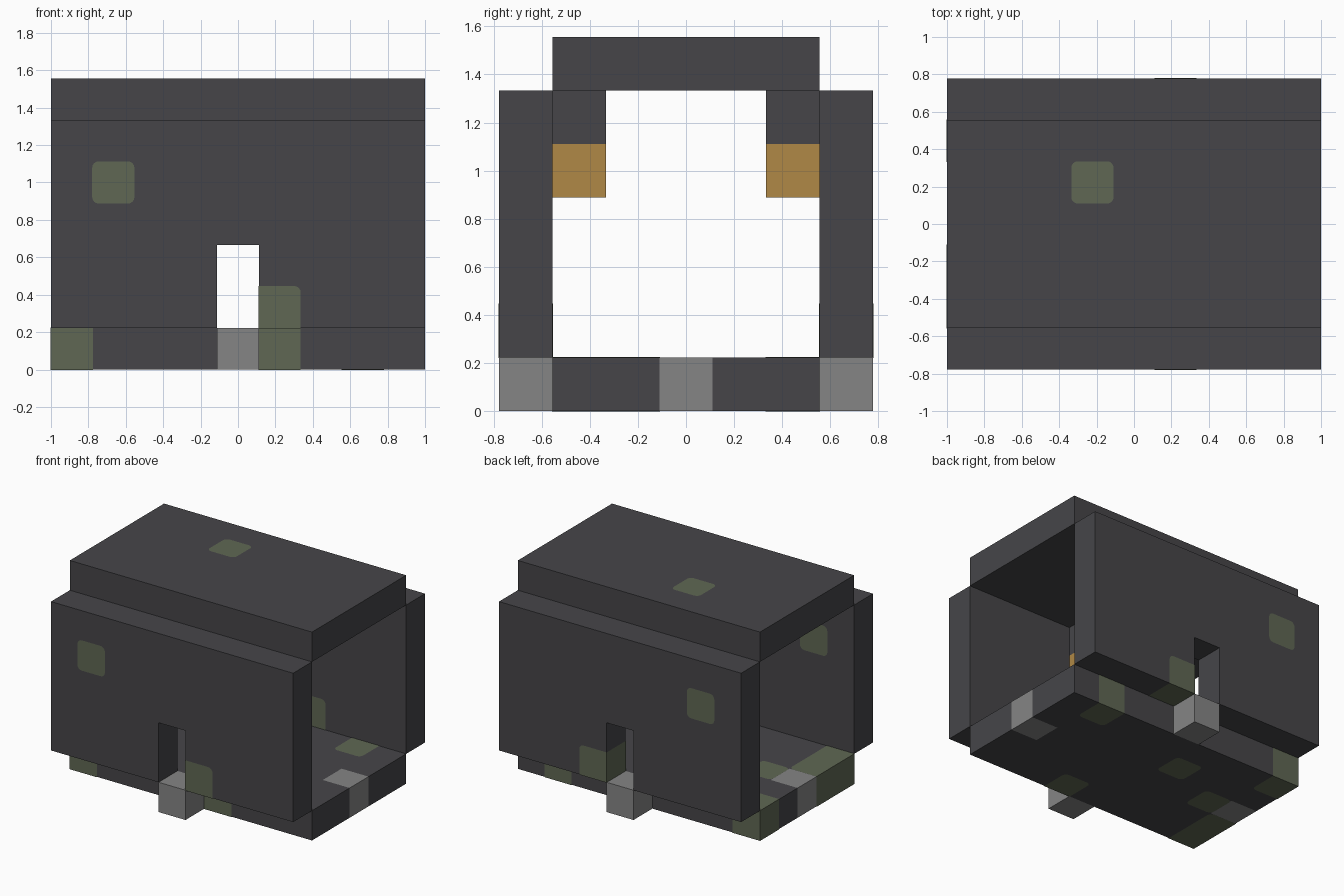
import bpy
import bmesh
from math import sin, cos, pi
from mathutils import Vector

if "Cube" in bpy.data.objects:
    bpy.data.objects.remove(bpy.data.objects["Cube"])

U = 2 / 9          # side of one building block
LIFT = 0.002       # height of the painted patches
ROUND = 0.035      # corner radius of the patches


def material(name, color):
    m = bpy.data.materials.new(name)
    m.use_nodes = True
    m.diffuse_color = (*color, 1)
    m.node_tree.nodes["Principled BSDF"].inputs["Base Color"].default_value = (*color, 1)
    return m


DARK = material("dark brick", (0.061, 0.060, 0.066))
GREY = material("grey stone", (0.235, 0.235, 0.235))
MOSS = material("moss green", (0.116, 0.137, 0.088))
GOLD = material("lantern gold", (0.434, 0.246, 0.061))


def finish(bm, name, *mats):
    mesh = bpy.data.meshes.new(name)
    bm.to_mesh(mesh)
    bm.free()
    for m in mats:
        mesh.materials.append(m)
    obj = bpy.data.objects.new(name, mesh)
    bpy.context.collection.objects.link(obj)
    return obj


def box(center, size):
    """Box measured in blocks; the center is a block index."""
    bm = bmesh.new()
    bmesh.ops.create_cube(bm, size=1)
    for v in bm.verts:
        v.co = Vector([(c + p * s) * U for c, p, s in zip(center, v.co, size)])
        v.co.z += U / 2
    return bm


# Floor slab, cut so that a grey stone sits flush in the middle of each open end
bm = box((0, 0, 0), (9, 5, 1))
for axis, offset in ((0, 3.5), (1, 0.5)):
    for side in (-1, 1):
        point = Vector((0, 0, 0))
        point[axis] = side * offset * U
        normal = Vector((0, 0, 0))
        normal[axis] = 1
        bmesh.ops.bisect_plane(bm, geom=bm.verts[:] + bm.edges[:] + bm.faces[:],
                               plane_co=point, plane_no=normal)
for f in bm.faces:
    c = f.calc_center_median()
    f.material_index = int(abs(c.x) > 3.5 * U and abs(c.y) < 0.5 * U)
finish(bm, "floor", DARK, GREY)

# Roof slab
finish(box((0, 0, 6), (9, 5, 1)), "roof", DARK)

# Both long sides: wall with doorway, doorstep, and hanging lantern
wall_profile = [(-4.5, 1), (-0.5, 1), (-0.5, 3), (0.5, 3),
                (0.5, 1), (4.5, 1), (4.5, 6), (-4.5, 6)]
for side, label in ((-1, "front"), (1, "back")):
    bm = bmesh.new()
    face = bm.faces.new([bm.verts.new((x * U, (side * 3 - 0.5) * U, z * U))
                         for x, z in wall_profile])
    new = bmesh.ops.extrude_face_region(bm, geom=[face])["geom"]
    bmesh.ops.translate(bm, vec=(0, U, 0),
                        verts=[v for v in new if isinstance(v, bmesh.types.BMVert)])
    bmesh.ops.recalc_face_normals(bm, faces=bm.faces)
    finish(bm, label + "_wall", DARK)
    finish(box((0, side * 3, 0), (1, 1, 1)), label + "_doorstep", GREY)
    finish(box((0, side * 2, 5), (1, 1, 1)), label + "_lantern_bracket", DARK)
    finish(box((0, side * 2, 4), (1, 1, 1)), label + "_lantern", GOLD)


def solid(cell):
    x, y, z = cell
    if abs(x) > 4:
        return False
    if z in (0, 6) and abs(y) <= 2:
        return True
    if abs(y) == 3:
        return (1 <= z <= 5 and not (x == 0 and z <= 2)) or (x == 0 and z == 0)
    return x == 0 and abs(y) == 2 and z in (4, 5)


# Moss-covered blocks: every open face of each one gets a thin patch
floor_moss = [(-4, -2), (-4, -1), (-4, 2), (-3, 0), (-1, 1), (1, -2), (3, 2)]
mossy = {(x, y, 0) for x, y in floor_moss} | {(-1, 1, 6)}
for side in (-3, 3):
    mossy |= {(-3, side, 4), (1, side, 1)}


def step(cell, direction):
    return tuple(int(a + b) for a, b in zip(cell, direction))


def plain(cell):
    return solid(cell) and cell not in mossy


bm = bmesh.new()
for cell in sorted(mossy):
    center = Vector(cell) * U + Vector((0, 0, U / 2))
    for axis in range(3):
        for side in (-1, 1):
            n, a = Vector((0, 0, 0)), Vector((0, 0, 0))
            n[axis] = side
            a[(axis + 1) % 3] = 1
            b = n.cross(a)
            if solid(step(cell, n)):
                continue
            half = U / 2 + LIFT
            middle = center + n * half
            points = []
            # Corners are round where plain brick surrounds them, else square
            for k, (i, j) in enumerate(((1, 1), (-1, 1), (-1, -1), (1, -1))):
                if plain(step(cell, a * i)) and plain(step(cell, b * j)):
                    r = half - ROUND
                    for t in range(5):
                        ang = (k + t / 4) * pi / 2
                        points.append(middle + a * (i * r + ROUND * cos(ang))
                                      + b * (j * r + ROUND * sin(ang)))
                else:
                    points.append(middle + (a * i + b * j) * half)
            bm.faces.new([bm.verts.new(p) for p in points])
finish(bm, "moss_patches", MOSS)
